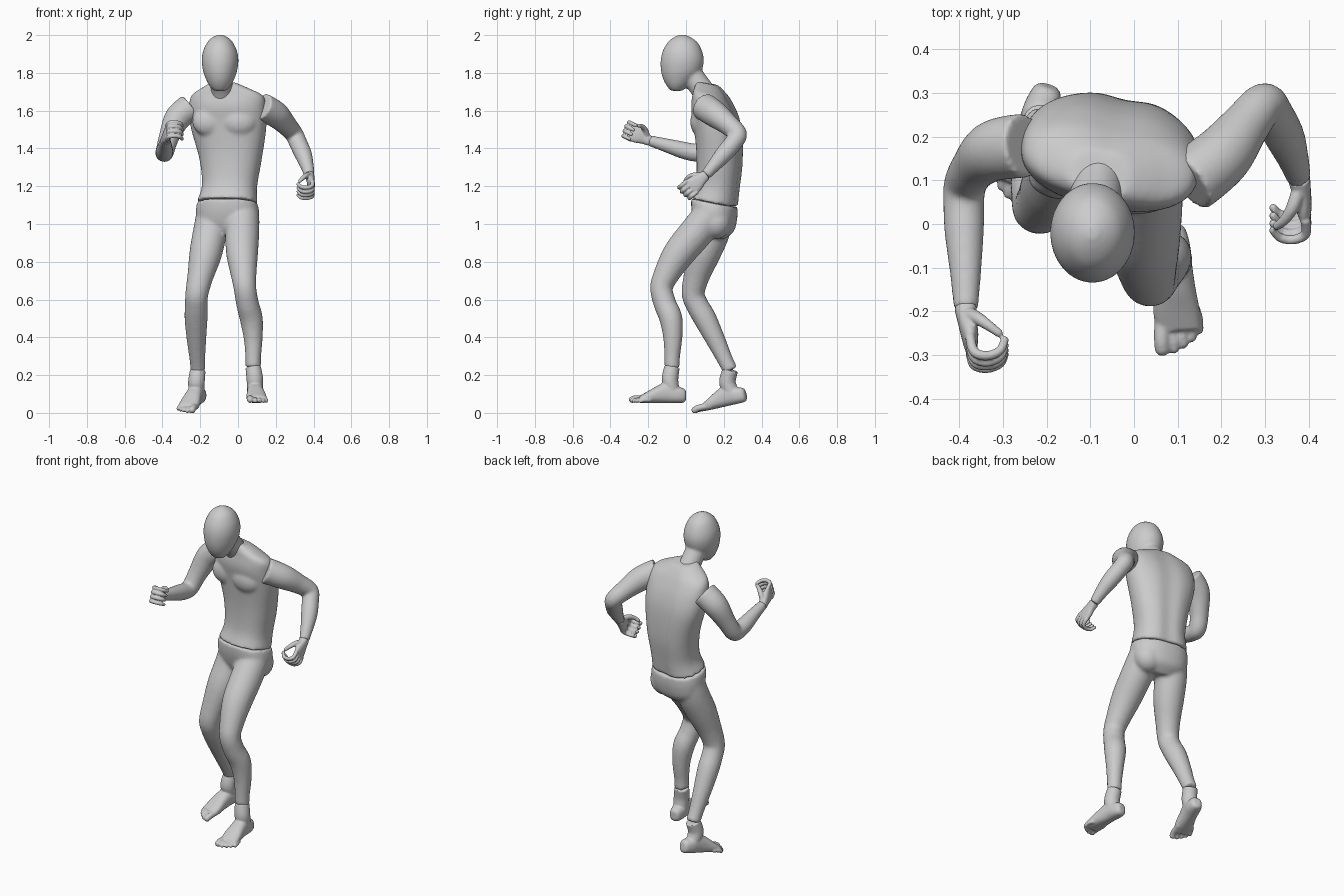
import bpy, bmesh, math
from mathutils import Vector, Matrix

I4 = Matrix.Identity(4)


def spline(P, n=6):
    """Catmull-Rom resampling of tuples of any length."""
    out = []
    for i in range(len(P) - 1):
        a, b, c, d = P[max(i - 1, 0)], P[i], P[i + 1], P[min(i + 2, len(P) - 1)]
        for k in range(n):
            t = k / n
            out.append([0.5 * (2 * q + (r - p) * t + (2 * p - 5 * q + 4 * r - s) * t * t
                               + (3 * q - p - 3 * r + s) * t ** 3) for p, q, r, s in zip(a, b, c, d)])
    return out + [list(P[-1])]


def skin(bm, rings):
    R = [[bm.verts.new(p) for p in ring] for ring in rings]
    n = len(R[0])
    for a, b in zip(R, R[1:]):
        for i in range(n):
            bm.faces.new((a[i], a[(i + 1) % n], b[(i + 1) % n], b[i]))
    bm.faces.new(R[0][::-1])
    bm.faces.new(R[-1])


def loft(bm, secs, M=I4, yaw=0, tilt=0, power=2.0, groove=0, n=48):
    """Skin flat oval sections (cx, cy, cz, rx, ry) stacked along local z."""
    rings, c, s = [], math.cos(yaw), math.sin(yaw)
    for x, y, z, rx, ry in spline(secs):
        ring = []
        for k in range(n):
            t = 2 * math.pi * k / n
            u = rx * math.copysign(abs(math.cos(t)) ** (2 / power), math.cos(t))
            v = ry * math.copysign(abs(math.sin(t)) ** (2 / power), math.sin(t))
            v *= 1 - groove * math.exp(-((t - math.pi / 2) / 0.22) ** 2)
            ring.append(M @ Vector((x + u * c - v * s, y + u * s + v * c, z - tilt * v)))
        rings.append(ring)
    skin(bm, rings)


def tube(bm, pts, M=I4, n=24):
    """Round limb through points (x, y, z, radius)."""
    P = spline(pts)
    C = [M @ Vector(p[:3]) for p in P]
    rings, side, last = [], None, None
    for i, c in enumerate(C):
        t = (C[min(i + 1, len(C) - 1)] - C[max(i - 1, 0)]).normalized()
        side = t.orthogonal().normalized() if side is None else last.rotation_difference(t) @ side
        last, up = t, t.cross(side)
        rings.append([c + P[i][3] * (side * math.cos(2 * math.pi * k / n) + up * math.sin(2 * math.pi * k / n))
                      for k in range(n)])
    skin(bm, rings)


def ball(bm, c, r):
    bmesh.ops.create_uvsphere(bm, u_segments=20, v_segments=12, radius=1,
                              matrix=Matrix.Translation(c) @ Matrix.Diagonal((*r, 1)))


def frame(origin, x, y, z):
    M = Matrix((x, y, z)).transposed().to_4x4()
    M.translation = origin
    return M


def finish(name, bm, voxel, smooth):
    bmesh.ops.recalc_face_normals(bm, faces=bm.faces)
    me = bpy.data.meshes.new(name)
    bm.to_mesh(me)
    bm.free()
    for p in me.polygons:
        p.use_smooth = True
    ob = bpy.data.objects.new(name, me)
    bpy.context.collection.objects.link(ob)
    m = ob.modifiers.new("merge", 'REMESH')
    m.mode, m.voxel_size, m.use_smooth_shade = 'VOXEL', voxel, True
    s = ob.modifiers.new("soften", 'SMOOTH')
    s.factor, s.iterations = 0.5, smooth


# head and neck
bm = bmesh.new()
loft(bm, [(-.095, -.02, 2.002, .012, .015), (-.095, -.019, 1.985, .045, .05), (-.095, -.018, 1.96, .069, .08),
          (-.095, -.019, 1.915, .09, .104), (-.095, -.02, 1.865, .097, .114), (-.095, -.025, 1.81, .09, .107),
          (-.095, -.036, 1.765, .074, .084), (-.095, -.045, 1.73, .055, .056), (-.095, -.05, 1.705, .032, .03)])
tube(bm, [(-.082, .115, 1.67, .066), (-.085, .08, 1.72, .06), (-.092, .03, 1.79, .06), (-.095, .0, 1.84, .06)])
finish("head", bm, .008, 4)

# torso with chest and spine groove
bm = bmesh.new()
loft(bm, [(-.057, .15, 1.115, .161, .122), (-.045, .168, 1.2, .146, .113), (-.04, .178, 1.34, .165, .118),
          (-.05, .17, 1.5, .2, .122), (-.055, .152, 1.6, .207, .117), (-.055, .137, 1.675, .195, .092),
          (-.065, .125, 1.715, .13, .075), (-.075, .115, 1.745, .07, .055)],
     yaw=-.2, tilt=.2, power=2.3, groove=.09)
ball(bm, (.008, .072, 1.54), (.09, .05, .075))
ball(bm, (-.153, .105, 1.54), (.09, .05, .075))
finish("torso", bm, .01, 6)

# pelvis and both legs
bm = bmesh.new()
loft(bm, [(-.057, .15, 1.113, .161, .12), (-.055, .15, 1.05, .168, .118), (-.06, .15, .98, .15, .1),
          (-.07, .14, .93, .08, .06)], yaw=-.15, tilt=.2, power=2.3)
tube(bm, [(.025, .12, 1.04, .088), (.022, .05, .95, .09), (.022, -.04, .84, .084), (.03, -.105, .73, .068),
          (.037, -.13, .66, .06), (.05, -.112, .58, .06), (.07, -.08, .5, .061), (.08, -.07, .4, .051),
          (.081, -.073, .3, .042), (.08, -.074, .24, .041)])
tube(bm, [(-.135, .165, 1.04, .088), (-.15, .14, .95, .09), (-.172, .095, .84, .086), (-.2, .055, .72, .069),
          (-.218, .038, .63, .061), (-.221, .06, .57, .06), (-.222, .1, .5, .061), (-.22, .155, .39, .052),
          (-.215, .205, .285, .042), (-.212, .235, .225, .04)])
ball(bm, (.03, .16, 1.01), (.085, .08, .09))
ball(bm, (-.125, .175, 1.01), (.085, .08, .09))
finish("legs", bm, .01, 5)


# feet
def foot(name, heel, fwd, inner, ankle):
    f = Vector(fwd).normalized()
    x = Vector(inner)
    x = (x - f * x.dot(f)).normalized()
    up = f.cross(x)
    up = up if up.z > 0 else -up
    M = frame(heel, x, up, f)
    bm = bmesh.new()
    loft(bm, [(0, .04, 0, .018, .022), (0, .04, .012, .032, .037), (0, .045, .05, .041, .045),
              (0, .055, .1, .043, .055), (0, .046, .15, .047, .046), (0, .032, .2, .053, .032),
              (-.003, .02, .245, .05, .019)], M, power=2.4)
    a = M @ Vector((0, .05, .07))
    b = M @ Vector((0, .12, .085))
    tube(bm, [(*ankle, .041), (*b, .044), (*a, .04)])
    for u, tip, r in ((.038, .283, .018), (.012, .285, .0125), (-.011, .275, .012), (-.031, .262, .0115),
                      (-.049, .245, .011)):
        tube(bm, [(u * .85, r + .004, .19, r), (u, r + .006, tip - .025, r), (u, r, tip, r)], M, 12)
        ball(bm, M @ Vector((u, r, tip)), (r, r, r))
    finish(name, bm, .005, 3)


foot("left_foot", (.084, .0, .052), (.02, -.3, 0), (-1, 0, 0), (.08, -.074, .243))
foot("right_foot", (-.195, .325, .06), (-.085, -.265, -.06), (1, 0, 0), (-.212, .235, .228))

# arms
bm = bmesh.new()
tube(bm, [(.125, .095, 1.622, .074), (.2, .155, 1.58, .07), (.255, .225, 1.525, .056), (.297, .274, 1.475, .049),
          (.318, .25, 1.43, .048), (.345, .2, 1.37, .046), (.365, .148, 1.31, .036), (.378, .105, 1.26, .028)])
finish("left_arm", bm, .008, 4)
bm = bmesh.new()
tube(bm, [(-.25, .18, 1.62, .074), (-.32, .168, 1.56, .07), (-.365, .13, 1.46, .054), (-.387, .09, 1.385, .049),
          (-.39, .045, 1.378, .047), (-.389, -.02, 1.392, .045), (-.386, -.11, 1.418, .036),
          (-.385, -.195, 1.442, .028)])
finish("right_arm", bm, .008, 4)


# hands with curled fingers
def hand(name, wrist, fwd, thumb_side, palm):
    f = Vector(fwd).normalized()
    a = Vector(thumb_side)
    a = (a - f * a.dot(f)).normalized()
    n = f.cross(a)
    n = n if n.dot(Vector(palm)) > 0 else -n
    M = frame(wrist, a, n, f)
    bm = bmesh.new()
    loft(bm, [(0, 0, -.008, .027, .026), (0, 0, .025, .032, .022), (0, .002, .06, .043, .02),
              (0, .002, .09, .046, .015), (0, .003, .103, .042, .011)], M, power=2.4, n=32)
    for i in range(4):
        u, k = .039 - .026 * i, (1, 1.06, 1.0, .88)[i]
        g = [(u, .0, .085, .0115), (u, .006, .085 + .042 * k, .0115), (u, .035, .085 + .055 * k, .011),
             (u, .065, .085 + .045 * k, .0105), (u, .078, .085 + .02 * k, .0095)]
        tube(bm, g, M, 12)
        ball(bm, M @ Vector(g[-1][:3]), (.0095,) * 3)
    t = [(.018, .006, .02, .017), (.042, .024, .045, .015), (.05, .046, .07, .012), (.046, .066, .088, .01)]
    tube(bm, t, M, 12)
    ball(bm, M @ Vector(t[-1][:3]), (.01,) * 3)
    finish(name, bm, .004, 2)


hand("right_hand", (-.385, -.198, 1.443), (.012, -.1, .05), (0, .4, 1), (1, 0, 0))
hand("left_hand", (.379, .1, 1.255), (.018, -.085, -.07), (0, -.66, .75), (-1, 0, 0))
